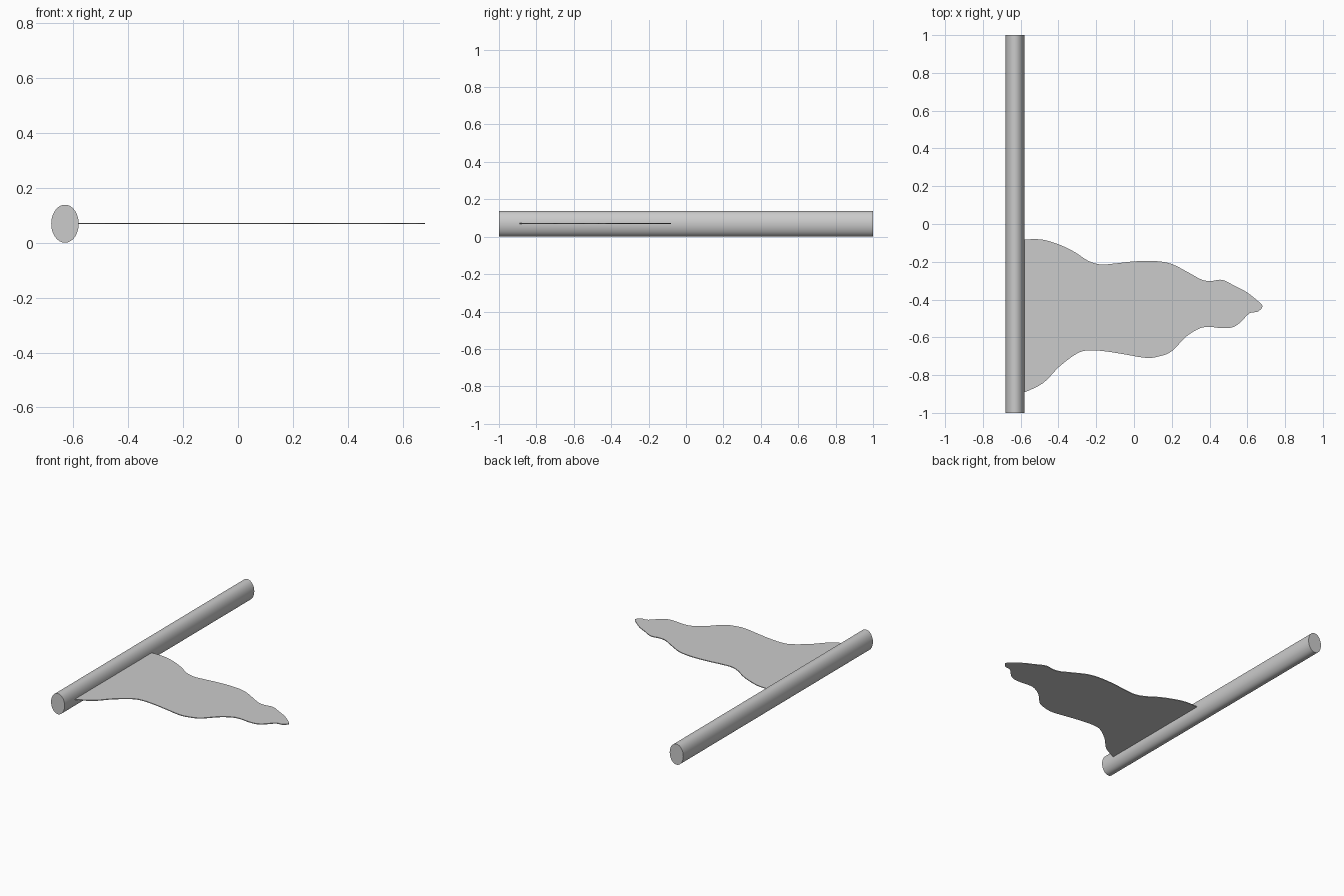
import bpy, bmesh
from mathutils import Vector

if "Cube" in bpy.data.objects:
    bpy.data.objects.remove(bpy.data.objects["Cube"])

MID_Z = 0.069
THICK = 0.005

# Pole: slightly flattened cylinder lying along y
bpy.ops.mesh.primitive_cylinder_add(vertices=64, radius=1, depth=2,
                                    location=(-0.63, 0, MID_Z), rotation=(1.570796, 0, 0))
pole = bpy.context.object
pole.name = "pole"
pole.scale = (0.05, MID_Z, 1)
bpy.ops.object.transform_apply(location=False, rotation=True, scale=True)
bpy.ops.object.shade_smooth_by_angle()

# Banner outline: upper edge out to the tip, then lower edge back to the pole
outline = [
    (-0.60, -0.083), (-0.49, -0.082), (-0.394, -0.11), (-0.315, -0.148),
    (-0.246, -0.193), (-0.18, -0.214), (-0.10, -0.209), (0, -0.198),
    (0.11, -0.196), (0.20, -0.212), (0.294, -0.26), (0.357, -0.294),
    (0.405, -0.302), (0.468, -0.296), (0.537, -0.33), (0.595, -0.36),
    (0.653, -0.405), (0.68, -0.435), (0.655, -0.464), (0.611, -0.473),
    (0.563, -0.521), (0.521, -0.547), (0.463, -0.551), (0.40, -0.545),
    (0.347, -0.553), (0.278, -0.595), (0.198, -0.675), (0.135, -0.70),
    (0.066, -0.709), (-0.05, -0.69), (-0.145, -0.675), (-0.235, -0.669),
    (-0.30, -0.685), (-0.394, -0.754), (-0.484, -0.844), (-0.60, -0.90)]


def smooth_path(points, steps=5):
    """Catmull-Rom curve through an open list of points."""
    p = [Vector(q) for q in points]
    p = [p[0]] + p + [p[-1]]
    out = []
    for a, b, c, d in zip(p, p[1:], p[2:], p[3:]):
        for i in range(steps):
            t = i / steps
            out.append(0.5 * (2 * b + (c - a) * t + (2 * a - 5 * b + 4 * c - d) * t**2
                              + (3 * b - a - 3 * c + d) * t**3))
    return out + [p[-1]]


# Banner: thin flat sheet extruded from the outline
bm = bmesh.new()
face = bm.faces.new([bm.verts.new((v.x, v.y, MID_Z + 0.001 - THICK / 2))
                     for v in smooth_path(outline)])
res = bmesh.ops.extrude_face_region(bm, geom=[face], use_keep_orig=True)
top = [g for g in res["geom"] if isinstance(g, bmesh.types.BMVert)]
bmesh.ops.translate(bm, verts=top, vec=(0, 0, THICK))
bmesh.ops.recalc_face_normals(bm, faces=bm.faces)
mesh = bpy.data.meshes.new("banner")
bm.to_mesh(mesh)
bm.free()
banner = bpy.data.objects.new("banner", mesh)
bpy.context.collection.objects.link(banner)
bpy.context.view_layer.objects.active = banner
